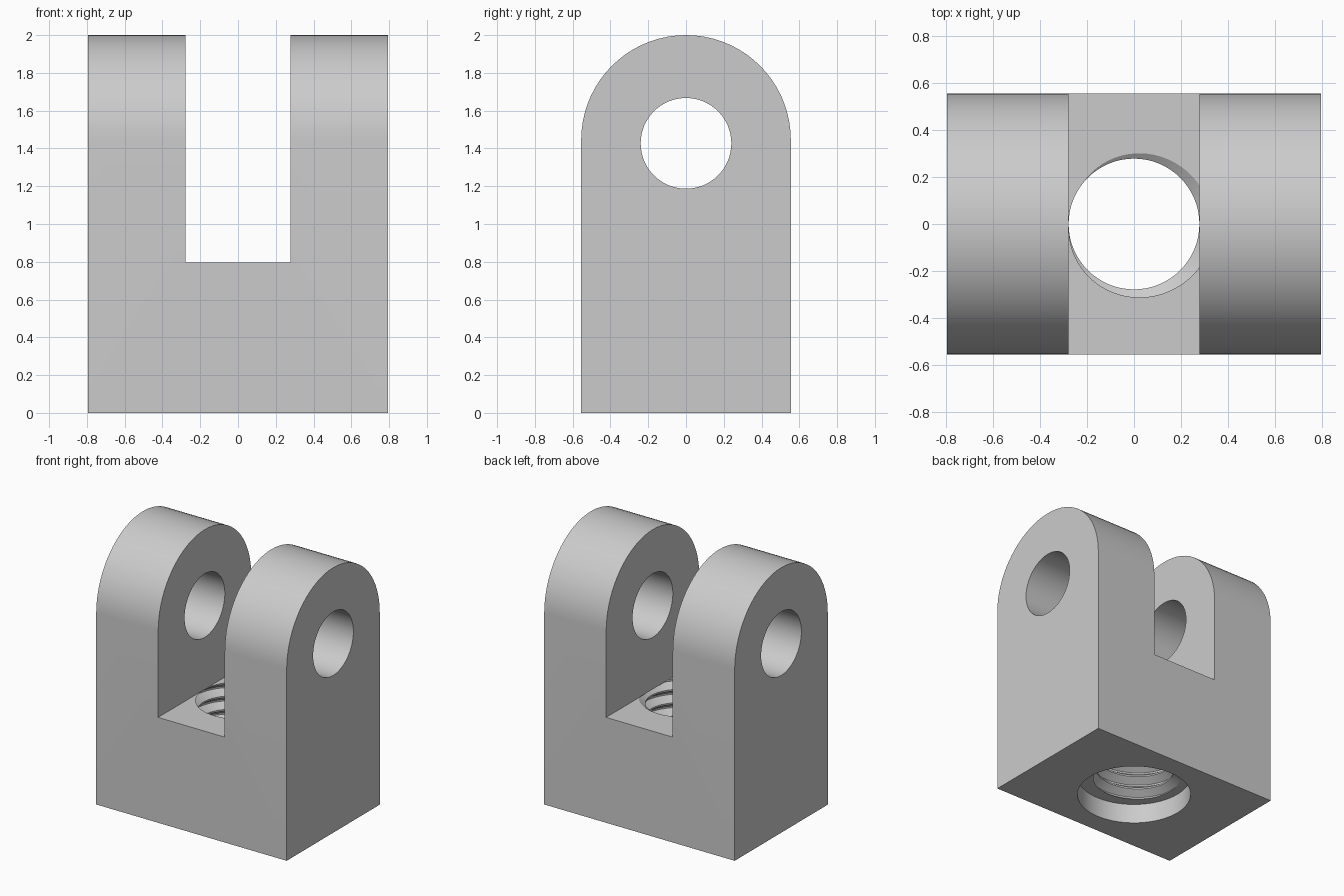
import bpy, bmesh, math
from mathutils import Vector, Matrix

cube = bpy.data.objects.get("Cube")
if cube:
    bpy.data.objects.remove(cube, do_unlink=True)

HALF_W, HALF_D, HEIGHT = 0.795, 0.555, 2.0
FLOOR, SLOT = 0.795, 0.278
MINOR, MAJOR, PITCH = 0.278, 0.333, 0.1

steel = bpy.data.materials.new("plain grey steel")
GREY = (0.6, 0.6, 0.6, 1)
steel.use_nodes = True
steel.diffuse_color = GREY
steel.node_tree.nodes["Principled BSDF"].inputs["Base Color"].default_value = GREY


def make_object(name, bm):
    bmesh.ops.recalc_face_normals(bm, faces=bm.faces)
    mesh = bpy.data.meshes.new(name)
    bm.to_mesh(mesh)
    bm.free()
    mesh.materials.append(steel)
    obj = bpy.data.objects.new(name, mesh)
    bpy.context.collection.objects.link(obj)
    return obj


def cylinder(name, radius, depth, matrix):
    bm = bmesh.new()
    bmesh.ops.create_cone(bm, cap_ends=True, segments=64, radius1=radius,
                          radius2=radius, depth=depth, matrix=matrix)
    return make_object(name, bm)


def thread_cutter(bottom, top, phase, steps=64, turns=11):
    """Bore with a helical V groove, trimmed flat at both ends."""
    bm = bmesh.new()
    total = steps * turns
    profile = [(0, MINOR), (0.12, MINOR), (0.5, MAJOR), (0.62, MAJOR)]
    start = bottom - 2 * PITCH + phase * PITCH
    rows = []
    for offset, r in profile:
        row = []
        for i in range(total + 1):
            a = math.tau * i / steps
            z = start + PITCH * (offset + i / steps)
            row.append(bm.verts.new((r * math.cos(a), r * math.sin(a), z)))
        rows.append(row)
    rows.append(rows[0][steps:])
    for low, high in zip(rows, rows[1:]):
        for i in range(len(high) - 1):
            bm.faces.new((low[i], low[i + 1], high[i + 1], high[i]))
    # Trim both ends, then close each with a fan
    for z, direction in ((top, 1), (bottom, -1)):
        bmesh.ops.bisect_plane(bm, geom=bm.verts[:] + bm.edges[:] + bm.faces[:],
                               plane_co=(0, 0, z), plane_no=(0, 0, direction),
                               clear_outer=True)
    for z in (top, bottom):
        centre = bm.verts.new((0, 0, z))
        for e in [e for e in bm.edges if e.is_boundary and
                  all(abs(v.co.z - z) < 1e-4 and v is not centre for v in e.verts)]:
            bm.faces.new((e.verts[0], e.verts[1], centre))
    return make_object("thread_cutter", bm)


# Body: arched side profile extruded across the width
bm = bmesh.new()
arch = [(HALF_D * math.cos(math.pi * i / 36),
         HEIGHT - HALF_D + HALF_D * math.sin(math.pi * i / 36)) for i in range(37)]
outline = [(-HALF_D, 0), (HALF_D, 0)] + arch
face = bm.faces.new([bm.verts.new((-HALF_W, y, z)) for y, z in outline])
ext = bmesh.ops.extrude_face_region(bm, geom=[face])
bmesh.ops.translate(bm, vec=(2 * HALF_W, 0, 0),
                    verts=[g for g in ext["geom"] if isinstance(g, bmesh.types.BMVert)])
body = make_object("clevis_body", bm)

# Cutters: fork slot, cross pin hole, bottom recess, threaded bore
bm = bmesh.new()
bmesh.ops.create_cube(bm, size=1, matrix=Matrix.Translation((0, 0, FLOOR + 1))
                      @ Matrix.Diagonal((2 * SLOT, 3, 2, 1)))
cutters = [
    make_object("slot_cutter", bm),
    cylinder("pin_hole_cutter", 0.24, 3,
             Matrix.Translation((0, 0, 1.427)) @ Matrix.Rotation(math.pi / 2, 4, 'Y')),
    cylinder("recess_cutter", 0.4, 0.3, Matrix.Identity(4)),
    thread_cutter(0.1, FLOOR + 0.0005, 0.43),
]

bpy.ops.object.select_all(action='DESELECT')
bpy.context.view_layer.objects.active = body
body.select_set(True)
for cutter in cutters:
    cutter.hide_render = True
    mod = body.modifiers.new(cutter.name, 'BOOLEAN')
    mod.operation = 'DIFFERENCE'
    mod.solver = 'EXACT'
    mod.object = cutter
    bpy.ops.object.modifier_apply(modifier=mod.name)
    bpy.data.objects.remove(cutter, do_unlink=True)

bpy.ops.object.shade_smooth_by_angle(angle=math.radians(30))
